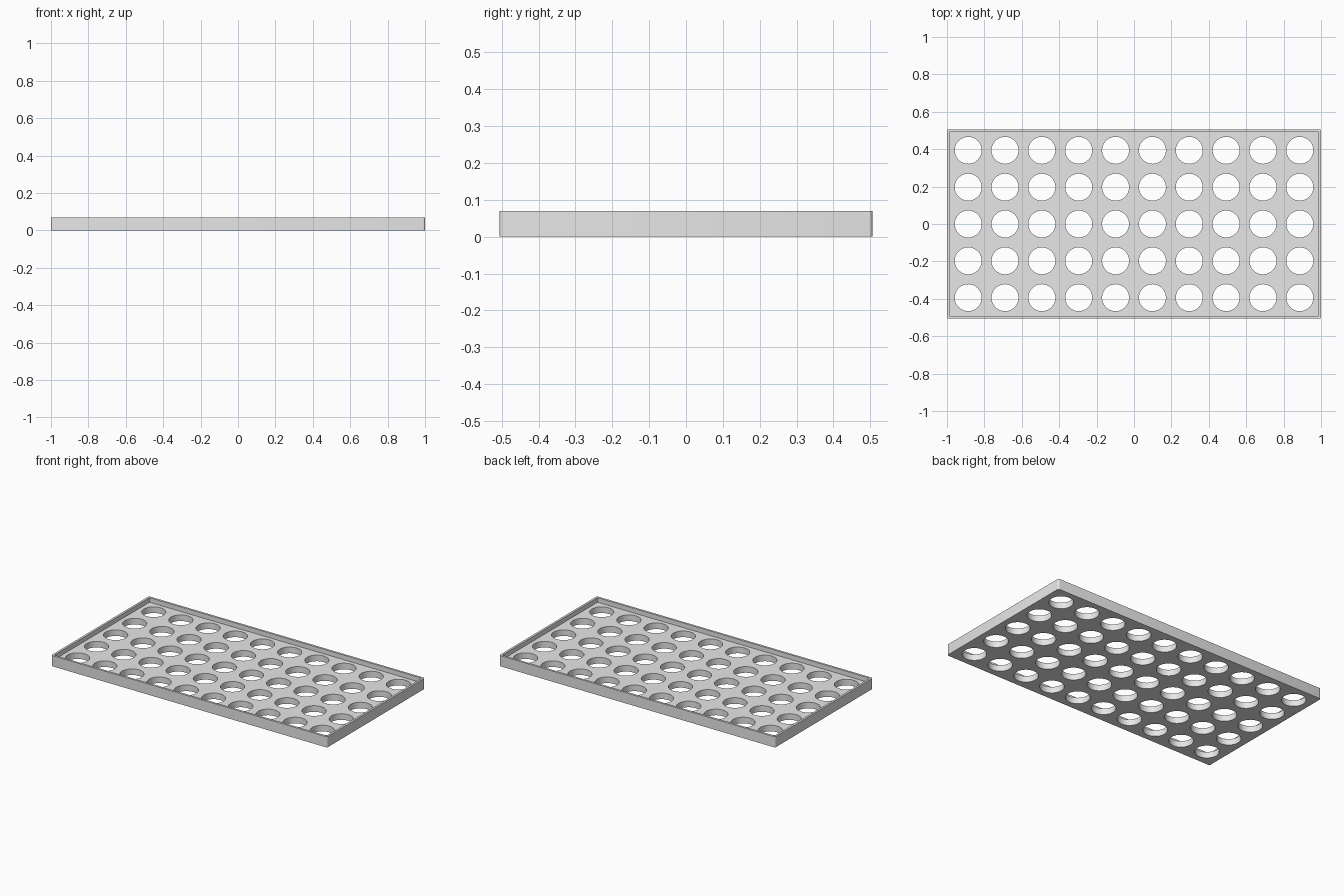
import bpy
import bmesh
from mathutils import Matrix, Vector

if "Cube" in bpy.data.objects:
    bpy.data.objects.remove(bpy.data.objects["Cube"], do_unlink=True)

LENGTH, WIDTH, HEIGHT = 2.0, 1.012, 0.07
WALL, FLOOR = 0.014, 0.04
PITCH, RADIUS = 0.197, 0.072
COLUMNS, ROWS = 10, 5

grey = bpy.data.materials.new("light grey")
grey.use_nodes = True
grey.diffuse_color = (0.8, 0.8, 0.8, 1)
grey.node_tree.nodes["Principled BSDF"].inputs["Base Color"].default_value = (0.8, 0.8, 0.8, 1)


def add_object(name, bm):
    mesh = bpy.data.meshes.new(name)
    bm.to_mesh(mesh)
    bm.free()
    mesh.materials.append(grey)
    obj = bpy.data.objects.new(name, mesh)
    bpy.context.collection.objects.link(obj)
    return obj


def box(size, bottom):
    bm = bmesh.new()
    place = Matrix.Translation((0, 0, bottom + size[2] / 2)) @ Matrix.Diagonal((*size, 1))
    bmesh.ops.create_cube(bm, size=1, matrix=place)
    return bm


# Tray block with slightly rounded upright corners
bm = box((LENGTH, WIDTH, HEIGHT), 0)
uprights = [e for e in bm.edges
            if abs((e.verts[0].co - e.verts[1].co).normalized().z) > 0.9]
bmesh.ops.bevel(bm, geom=uprights, offset=0.01, segments=4, profile=0.5, affect='EDGES')
tray = add_object("perforated_tray", bm)

# Pocket that leaves the rim
pocket = add_object("pocket_cutter", box((LENGTH - 2 * WALL, WIDTH - 2 * WALL, HEIGHT), FLOOR))

# Grid of round holes through the floor
bm = bmesh.new()
for i in range(COLUMNS):
    for j in range(ROWS):
        centre = Vector(((i - (COLUMNS - 1) / 2) * PITCH, (j - (ROWS - 1) / 2) * PITCH, FLOOR / 2))
        bmesh.ops.create_cone(bm, cap_ends=True, segments=48, radius1=RADIUS, radius2=RADIUS,
                              depth=FLOOR * 2, matrix=Matrix.Translation(centre))
holes = add_object("hole_cutter", bm)

# Cut the pocket and holes, then drop the cutters
for cutter in (pocket, holes):
    cutter.hide_render = True
    cut = tray.modifiers.new(cutter.name, 'BOOLEAN')
    cut.operation = 'DIFFERENCE'
    cut.solver = 'EXACT'
    cut.object = cutter

bpy.ops.object.select_all(action='DESELECT')
bpy.context.view_layer.objects.active = tray
tray.select_set(True)
for cutter in (pocket, holes):
    bpy.ops.object.modifier_apply(modifier=cutter.name)
    bpy.data.objects.remove(cutter, do_unlink=True)

# Smooth round walls, sharp rims
bpy.ops.object.shade_smooth_by_angle(angle=0.6)
